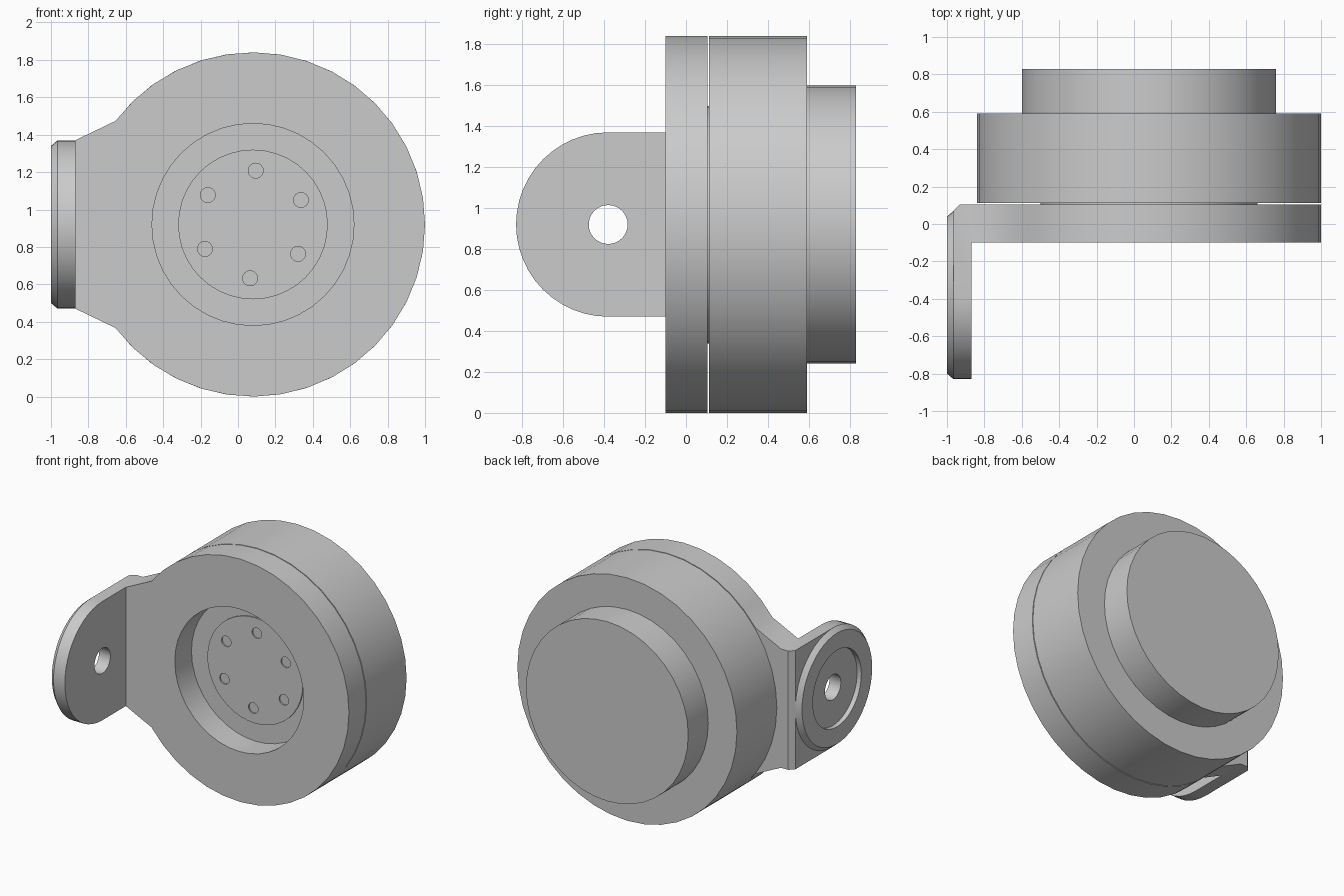
import bpy, bmesh, math
from mathutils import Vector

if "Cube" in bpy.data.objects:
    bpy.data.objects.remove(bpy.data.objects["Cube"], do_unlink=True)

GREY = (0.6, 0.6, 0.6, 1)
mat = bpy.data.materials.new("plain grey")
mat.use_nodes = True
mat.diffuse_color = GREY
mat.node_tree.nodes["Principled BSDF"].inputs["Base Color"].default_value = GREY

CX, CZ = 0.08, 0.92      # axis of the round body
R = 0.92                 # body radius
EAR_Y, EAR_R = -0.38, 0.45
FRONT, GAP, HOUSING = -0.10, 0.105, 0.112


def make_object(name, bm):
    bmesh.ops.recalc_face_normals(bm, faces=bm.faces)
    mesh = bpy.data.meshes.new(name)
    bm.to_mesh(mesh)
    bm.free()
    mesh.materials.append(mat)
    obj = bpy.data.objects.new(name, mesh)
    bpy.context.collection.objects.link(obj)
    return obj


def prism(name, points, shift):
    """Extrude a flat outline along a vector."""
    bm = bmesh.new()
    face = bm.faces.new([bm.verts.new(p) for p in points])
    out = bmesh.ops.extrude_face_region(bm, geom=[face])
    verts = [v for v in out["geom"] if isinstance(v, bmesh.types.BMVert)]
    bmesh.ops.translate(bm, verts=verts, vec=shift)
    return make_object(name, bm)


def lathe(name, centre, axis, profile, sides=40):
    """Closed round part from (radius, position) pairs along x or y."""
    bm = bmesh.new()
    rings = []
    for r, d in profile:
        ring = []
        for i in range(sides):
            a = 2 * math.pi * i / sides
            u, w = r * math.cos(a), r * math.sin(a)
            p = (d, centre[0] + u, centre[1] + w) if axis == "x" else (centre[0] + u, d, centre[1] + w)
            ring.append(bm.verts.new(p))
        rings.append(ring)
    for lo, hi in zip(rings, rings[1:]):
        for i in range(sides):
            j = (i + 1) % sides
            bm.faces.new((lo[i], lo[j], hi[j], hi[i]))
    bm.faces.new(rings[0])
    bm.faces.new(rings[-1])
    return make_object(name, bm)


def boolean(obj, other, operation="DIFFERENCE"):
    mod = obj.modifiers.new(operation.lower(), "BOOLEAN")
    mod.operation, mod.solver, mod.object = operation, "EXACT", other
    bpy.context.view_layer.objects.active = obj
    bpy.ops.object.modifier_apply(modifier=mod.name)
    bpy.data.objects.remove(other, do_unlink=True)


def smooth(obj):
    bpy.ops.object.select_all(action="DESELECT")
    obj.select_set(True)
    bpy.context.view_layer.objects.active = obj
    bpy.ops.object.shade_smooth_by_angle(angle=math.radians(30))


# Front plate: round disc tapering out to the ear
limit = math.radians(143)
arc = [limit * (2 * i / 32 - 1) for i in range(33)]
outline = [(CX + R * math.cos(a), FRONT, CZ + R * math.sin(a)) for a in arc]
outline += [(-0.87, FRONT, CZ + EAR_R), (-0.87, FRONT, CZ - EAR_R)]
bracket = prism("mounting_bracket", outline, Vector((0, GAP - FRONT, 0)))

# Ear: rounded flange turned forward at the side, outer corner bevelled
half = [math.pi * (0.5 + i / 24) for i in range(25)]
ear_pts = [(-0.965, EAR_Y + EAR_R * math.cos(a), CZ + EAR_R * math.sin(a)) for a in half]
ear_pts += [(-0.965, GAP, CZ - EAR_R), (-0.965, GAP, CZ + EAR_R)]
ear = prism("ear", ear_pts, Vector((0.095, 0, 0)))
bm = bmesh.new()
bm.from_mesh(ear.data)
cut = bmesh.ops.bisect_plane(bm, geom=bm.verts[:] + bm.edges[:] + bm.faces[:],
                             plane_co=(-0.965, 0.07, 0), plane_no=(-1, 1, 0), clear_outer=True)
bmesh.ops.holes_fill(bm, edges=[e for e in bm.edges if e.is_boundary])
bmesh.ops.recalc_face_normals(bm, faces=bm.faces)
bm.to_mesh(ear.data)
bm.free()
boolean(bracket, ear, "UNION")

# Bore through the plate and bolt hole through the ear
boolean(bracket, lathe("bore", (CX, CZ), "y", [(0.54, -0.3), (0.54, 0.3)]))
boolean(bracket, lathe("hole", (EAR_Y, CZ), "x", [(0.095, -1.2), (0.095, -0.7)], 32))
smooth(bracket)

# Bevelled raised ring on the outside of the ear
ring = lathe("ear_ring", (EAR_Y, CZ), "x", [(0.45, -0.965), (0.42, -1.0)], 48)
boolean(ring, lathe("recess", (EAR_Y, CZ), "x", [(0.29, -1.2), (0.29, -0.7)], 48))
smooth(ring)

# Housing drum with the smaller rear drum
smooth(lathe("housing", (CX, CZ), "y",
             [(0.58, 0.1), (0.58, HOUSING), (R, HOUSING), (R, 0.59), (0.68, 0.59), (0.68, 0.83)]))

# Output flange in the bore with six blind screw holes
flange = lathe("output_flange", (CX, CZ), "y", [(0.40, 0.09), (0.40, 0.1)])
for k in range(6):
    a = math.radians(27 + 60 * k)
    at = (CX + 0.288 * math.cos(a), CZ + 0.288 * math.sin(a))
    boolean(flange, lathe("screw_hole", at, "y", [(0.04, 0), (0.04, 0.2)], 24))
smooth(flange)
